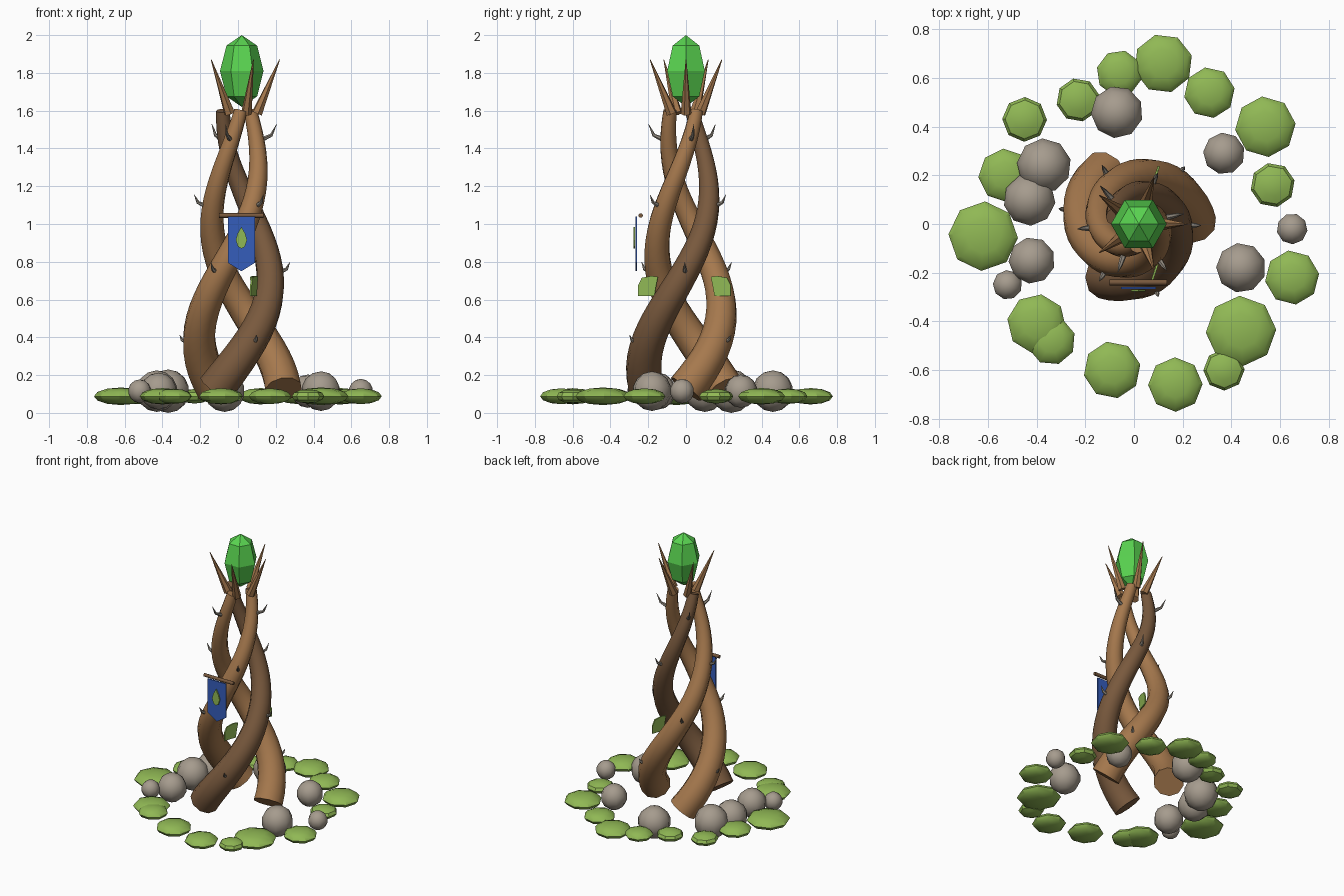
import bpy, bmesh, math, random
from mathutils import Vector, Matrix

random.seed(4)
cube = bpy.data.objects.get("Cube")
if cube:
    bpy.data.objects.remove(cube, do_unlink=True)


def material(name, r, g, b):
    m = bpy.data.materials.new(name)
    m.use_nodes = True
    m.diffuse_color = (r, g, b, 1)
    m.node_tree.nodes["Principled BSDF"].inputs["Base Color"].default_value = (r, g, b, 1)
    return m


light_wood = material("light_wood", .38, .19, .075)
dark_wood = material("dark_wood", .19, .1, .047)
leaf_green = material("leaf_green", .28, .48, .09)
gem_green = material("gem_green", .1, .65, .08)
stone = material("stone", .38, .33, .27)
thorn_grey = material("thorn_grey", .27, .24, .2)
cloth_blue = material("cloth_blue", .035, .11, .5)


def finish(name, bm, mat, smooth=None):
    bmesh.ops.recalc_face_normals(bm, faces=bm.faces)
    me = bpy.data.meshes.new(name)
    bm.to_mesh(me)
    bm.free()
    me.materials.append(mat)
    ob = bpy.data.objects.new(name, me)
    bpy.context.collection.objects.link(ob)
    if smooth:
        bpy.ops.object.select_all(action='DESELECT')
        ob.select_set(True)
        bpy.context.view_layer.objects.active = ob
        bpy.ops.object.shade_smooth_by_angle(angle=math.radians(smooth))
    return ob


def tube(name, points, radii, mat, sides=8, smooth=50):
    """Capped tube swept along a path with a radius at each point."""
    bm = bmesh.new()
    rings = []
    side = None
    for i, p in enumerate(points):
        t = (points[min(i + 1, len(points) - 1)] - points[max(i - 1, 0)]).normalized()
        if side is None:
            side = t.orthogonal()
        side = (side - t * side.dot(t)).normalized()
        up = t.cross(side)
        ring = []
        for k in range(sides):
            a = math.tau * k / sides
            ring.append(bm.verts.new(p + (side * math.cos(a) + up * math.sin(a)) * radii[i]))
        rings.append(ring)
    for a, b in zip(rings, rings[1:]):
        for k in range(sides):
            j = (k + 1) % sides
            bm.faces.new((a[k], a[j], b[j], b[k]))
    bm.faces.new(rings[0])
    bm.faces.new(rings[-1])
    return finish(name, bm, mat, smooth)


def ball(name, centre, scale, segments, rings, spin, mat, smooth=None):
    bm = bmesh.new()
    bmesh.ops.create_uvsphere(bm, u_segments=segments, v_segments=rings, radius=1)
    bm.transform(Matrix.Translation(centre) @ Matrix.Rotation(spin, 4, 'Z')
                 @ Matrix.Diagonal((*scale, 1)))
    return finish(name, bm, mat, smooth)


def plate(name, outline, centre, mat, thick=.009, yaw=0):
    """Thin upright plate facing the front, turned by yaw."""
    bm = bmesh.new()
    face = bm.faces.new([bm.verts.new((x, -thick / 2, z)) for x, z in outline])
    new = bmesh.ops.extrude_face_region(bm, geom=[face])["geom"]
    bmesh.ops.translate(bm, vec=(0, thick, 0),
                        verts=[v for v in new if isinstance(v, bmesh.types.BMVert)])
    bm.transform(Matrix.Translation(centre) @ Matrix.Rotation(math.radians(yaw), 4, 'Z'))
    return finish(name, bm, mat)


def polar(r, angle, z):
    return Vector((r * math.cos(angle), r * math.sin(angle), z))


# Three twisted trunks
LOW, HIGH = .125, 1.6


def trunk_point(z, phase):
    u = (z - LOW) / (HIGH - LOW)
    r = .24 - .18 * u + .025 * u * u
    return polar(r, phase + math.radians(280) * u, z)


def trunk_radius(z):
    return .1 - .064 * (z - LOW) / (HIGH - LOW)


for name, phase, mat in (("front_trunk", -120, dark_wood),
                         ("left_trunk", 0, light_wood),
                         ("back_trunk", 120, light_wood)):
    phase = math.radians(phase)
    heights = [LOW + (HIGH - LOW) * i / 28 for i in range(29)]
    tube(name, [trunk_point(z, phase) for z in heights],
         [trunk_radius(z) for z in heights], mat, 10)
    # Curved thorns growing outward from each trunk
    for n, (z, size) in enumerate(((.38, .04), (.75, .06), (1.1, .07), (1.45, .1))):
        c = trunk_point(z, phase)
        out = Vector((c.x, c.y, 0)).normalized()
        root = c + out * trunk_radius(z) * .85
        path = [root, root + out * size * .45 + Vector((0, 0, size * .2)),
                root + out * size * .75 + Vector((0, 0, size * .8))]
        tube(f"{name}_thorn_{n + 1}", path, [.013, .009, .001], thorn_grey, 6)

# Crown of spikes holding the gem
axis = Vector((.02, 0, 0))
for n in range(5):
    a = math.tau * n / 5
    tube(f"crown_spike_{n + 1}",
         [axis + polar(.08, a, 1.585), axis + polar(.2, a, 1.87)], [.029, .002], light_wood, 6)
ball("gem", (.02, 0, 1.81), (.115, .115, .19), 6, 4, math.pi / 2, gem_green)

# Hanging banner with a leaf emblem
tube("banner_pole", [Vector((-.1, -.24, 1.045)), Vector((.135, -.24, 1.045))],
     [.012, .012], dark_wood)
plate("banner_cloth", [(-.072, .145), (.072, .145), (.072, -.1), (0, -.145), (-.072, -.1)],
      (.018, -.263, .895), cloth_blue)
plate("banner_leaf", [(0, .06), (.02, .025), (.03, -.01), (.018, -.045), (0, -.055),
                      (-.018, -.045), (-.03, -.01), (-.02, .025)],
      (.018, -.274, .925), leaf_green)

# Leaves sprouting from the trunks
leaf = [(-.055, -.055), (.035, -.055), (.045, 0), (.055, .045), (.02, .05), (-.035, .04), (-.055, 0)]
for name, y, flip in (("front_leaf", -.2, 1), ("back_leaf", .185, -1)):
    plate(name, [(x * flip, z) for x, z in leaf], (.085, y, .675), leaf_green, yaw=72)

# Ring of boulders: x, y, radius
boulders = [(-.07, .46, .11), (.37, .29, .088), (.65, -.02, .065), (.44, -.18, .105),
            (-.37, .24, .115), (-.43, .1, .11), (-.42, -.15, .098), (-.52, -.25, .062)]
for n, (x, y, r) in enumerate(boulders):
    ball(f"boulder_{n + 1}", (x, y, .115), (r, r, r), 9, 7,
         random.uniform(0, 1), stone, 45)

# Ring of flat leafy clumps: x, y, radius
clumps = [(-.45, .43, .092), (-.23, .51, .09), (-.06, .62, .095), (.12, .66, .122),
          (.31, .54, .105), (.54, .4, .125), (.57, .16, .092), (.65, -.22, .112),
          (.44, -.44, .145), (.37, -.6, .085), (.17, -.66, .112), (-.09, -.6, .118),
          (-.34, -.48, .1), (-.4, -.41, .122), (-.62, -.05, .143), (-.53, .2, .11)]
for n, (x, y, r) in enumerate(clumps):
    ball(f"leafy_clump_{n + 1}", (x, y, .088), (r, r, .025 + r * .15), 8, 6,
         random.uniform(0, 1), leaf_green, 35)
